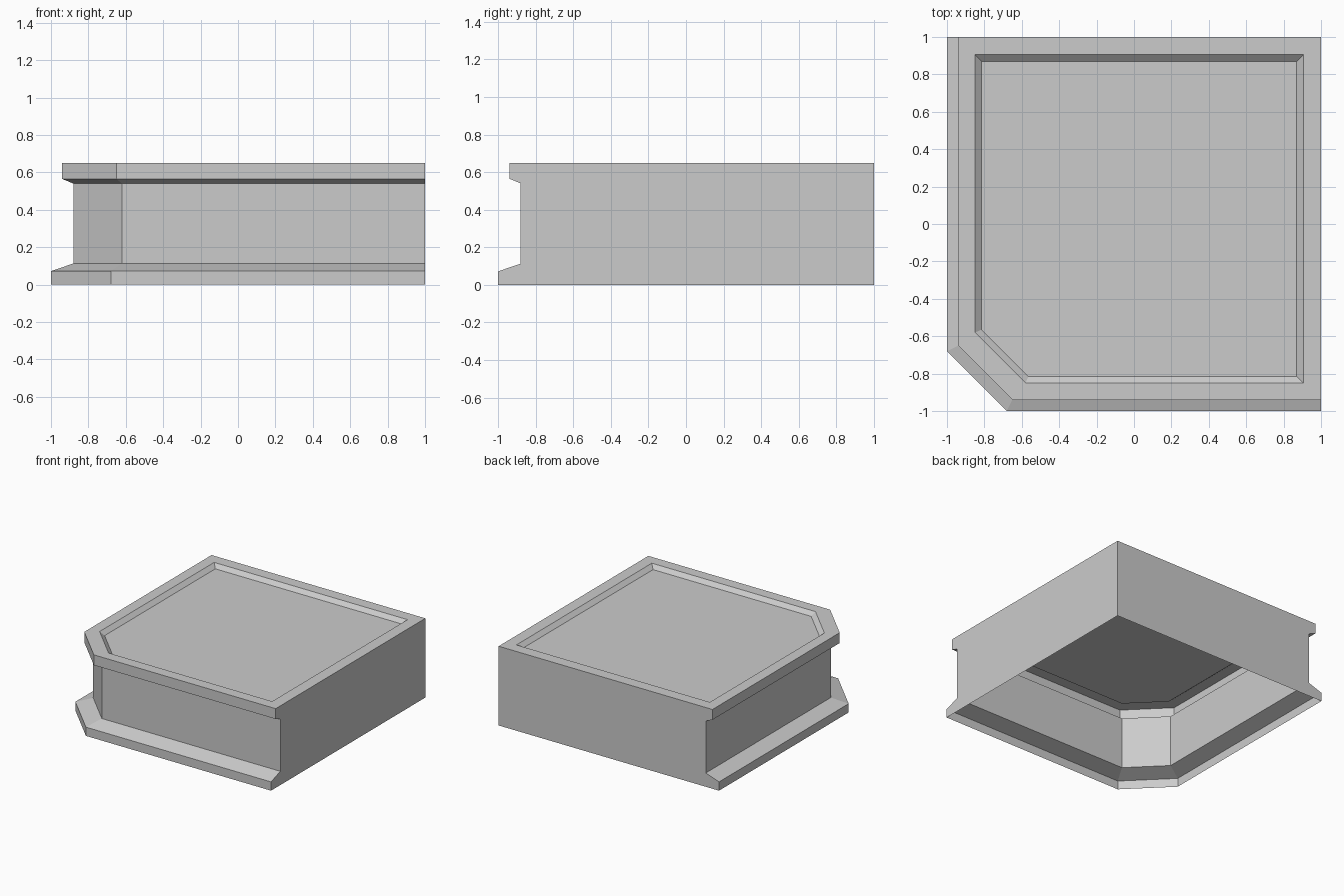
import bpy
import bmesh

old = bpy.data.objects.get("Cube")
if old:
    bpy.data.objects.remove(old, do_unlink=True)

# Plain grey material
grey = bpy.data.materials.new("plain_grey")
grey.use_nodes = True
colour = (0.6, 0.6, 0.6, 1)
grey.diffuse_color = colour
grey.node_tree.nodes["Principled BSDF"].inputs["Base Color"].default_value = colour

bm = bmesh.new()


def outline(side, cut, far, z):
    """Square with one chamfered corner, running from right front to back right."""
    points = [(far, -side), (-cut, -side), (-side, -cut), (-side, far), (far, far)]
    return [bm.verts.new((x, y, z)) for x, y in points]


def bridge(lower, upper, count):
    """Join matching edges of two outlines with quads."""
    for i in range(count):
        j = (i + 1) % len(lower)
        bm.faces.new((lower[i], lower[j], upper[j], upper[i]))


# Moulded sides: plinth, sloped ledge, wall, flared lip (side, cut, height)
profile = [(1, 0.68, 0), (1, 0.68, 0.072), (0.88, 0.62, 0.113),
           (0.88, 0.62, 0.54), (0.94, 0.65, 0.565), (0.94, 0.65, 0.65)]
rings = [outline(side, cut, 1, z) for side, cut, z in profile]
for lower, upper in zip(rings, rings[1:]):
    bridge(lower, upper, 3)

# Flat right and back walls, sharing the back right corner
base_corner, top_corner = rings[0][4], rings[-1][4]
for index in (0, 3):
    bm.faces.new([ring[index] for ring in rings] + [top_corner, base_corner])
for ring in rings[1:-1]:
    bm.verts.remove(ring[4])

# Top border, bevel and sunken panel; the underside stays open
border = outline(0.85, 0.58, 0.905, 0.65)
panel = outline(0.815, 0.565, 0.87, 0.62)
bridge(rings[-1], border, 5)
bridge(border, panel, 5)
bm.faces.new(panel)

bmesh.ops.recalc_face_normals(bm, faces=bm.faces)
mesh = bpy.data.meshes.new("corner_plinth")
bm.to_mesh(mesh)
bm.free()
mesh.materials.append(grey)
plinth = bpy.data.objects.new("corner_plinth", mesh)
bpy.context.collection.objects.link(plinth)
